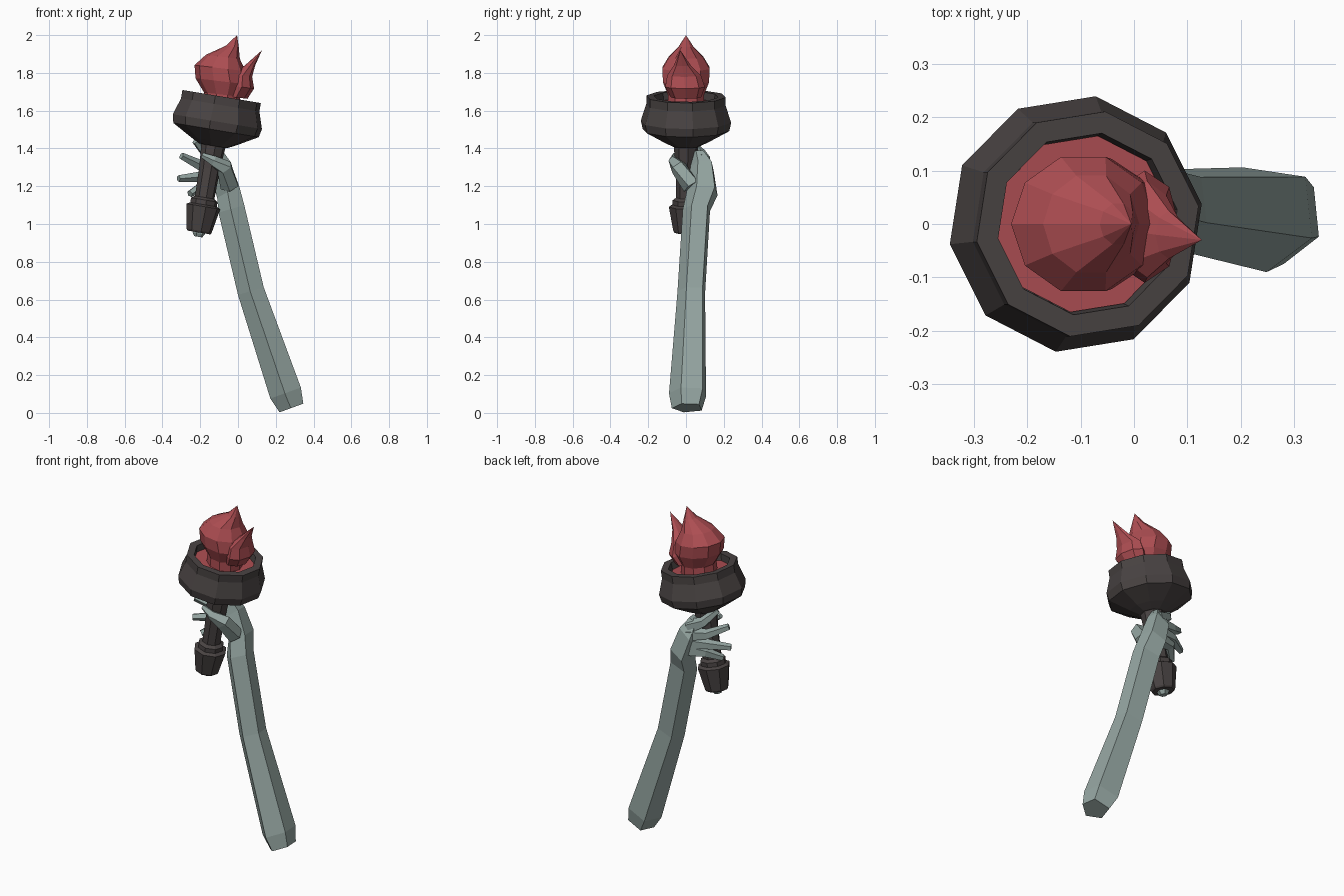
import bpy, bmesh, math
from mathutils import Vector, Matrix

if "Cube" in bpy.data.objects:
    bpy.data.objects.remove(bpy.data.objects["Cube"])


def mat(name, rgb):
    m = bpy.data.materials.new(name)
    m.diffuse_color = (*rgb, 1)
    m.use_nodes = True
    m.node_tree.nodes["Principled BSDF"].inputs["Base Color"].default_value = m.diffuse_color
    return m


STONE = mat("grey green", (0.30, 0.38, 0.36))
DARK = mat("dark brown grey", (0.066, 0.056, 0.055))
RED = mat("flame red", (0.42, 0.075, 0.085))


def loft(name, rings, material):
    """Skin a list of equal-length point rings and cap both ends."""
    bm = bmesh.new()
    vr = [[bm.verts.new(p) for p in r] for r in rings]
    n = len(rings[0])
    for a, b in zip(vr, vr[1:]):
        for i in range(n):
            j = (i + 1) % n
            bm.faces.new((a[i], a[j], b[j], b[i]))
    bm.faces.new(vr[0][::-1])
    bm.faces.new(vr[-1])
    bmesh.ops.remove_doubles(bm, verts=bm.verts, dist=0.0005)
    bmesh.ops.recalc_face_normals(bm, faces=bm.faces)
    me = bpy.data.meshes.new(name)
    bm.to_mesh(me)
    bm.free()
    me.materials.append(material)
    ob = bpy.data.objects.new(name, me)
    bpy.context.collection.objects.link(ob)
    return ob


# Torch axis leans to the right by about 9.5 degrees
TILT = Matrix.Translation((-0.208, 0, 0.95)) @ Matrix.Rotation(math.radians(9.5), 4, 'Y')


def turned(name, profile, material, n=10, start=9):
    """Revolve (height, radius) pairs round the torch axis."""
    rings = []
    for t, r in profile:
        rings.append([TILT @ Vector((r * math.cos(a), r * math.sin(a), t))
                      for a in (math.radians(start) + math.tau * i / n for i in range(n))])
    return loft(name, rings, material)


def flame(name, levels, n=10):
    """Stack ellipses given as (x, y, z, rx, ry)."""
    rings = []
    for x, y, z, rx, ry in levels:
        rings.append([(x + rx * math.cos(math.tau * i / n),
                       y + ry * math.sin(math.tau * i / n),
                       z - 0.12 * rx * math.cos(math.tau * i / n)) for i in range(n)])
    return loft(name, rings, RED)


def digit(name, pts, radii, n=5):
    """Tapered tube along a path."""
    pts = [Vector(p) for p in pts]
    rings = []
    for k, (p, r) in enumerate(zip(pts, radii)):
        d = pts[min(k + 1, len(pts) - 1)] - pts[max(k - 1, 0)]
        q = d.to_track_quat('Z', 'Y')
        rings.append([p + q @ Vector((r * math.cos(math.tau * i / n),
                                      r * math.sin(math.tau * i / n), 0)) for i in range(n)])
    return loft(name, rings, STONE)


# Torch: end nub, pommel, grip, bowl
turned("end_nub", [(-0.018, 0.022), (0.0, 0.033), (0.03, 0.033)], STONE, 6)
turned("pommel", [(0.005, 0.062), (0.015, 0.068), (0.145, 0.092), (0.155, 0.072),
                  (0.18, 0.072), (0.195, 0.05)], DARK, 8)
turned("grip", [(0.17, 0.052), (0.35, 0.056), (0.49, 0.067)], DARK, 8)
turned("bowl", [(0.47, 0.075), (0.495, 0.125), (0.555, 0.232), (0.60, 0.242),
                (0.69, 0.213), (0.735, 0.213), (0.735, 0.172), (0.66, 0.165)], DARK)

# Fire: ember bed, main flame, side tongue
turned("ember_bed", [(0.665, 0.16), (0.695, 0.167)], RED)
flame("main_flame", [(-0.09, 0, 1.61, .10, .10), (-0.085, 0, 1.685, .095, .10),
                     (-0.085, 0, 1.755, .14, .128), (-0.095, 0, 1.825, .135, .132),
                     (-0.08, 0, 1.885, .09, .095), (-0.03, 0, 1.94, .034, .04),
                     (-0.005, 0, 2.0, 0, 0)])
flame("side_tongue", [(-0.01, 0, 1.67, .06, .08), (0.02, -0.005, 1.725, .065, .105),
                      (0.025, -0.01, 1.785, .05, .09), (0.065, -0.02, 1.84, .025, .045),
                      (0.127, -0.03, 1.92, 0, 0)], 8)

# Arm and palm: five-sided sections (x, y, z, half width, half depth, slope)
SECTION = [(.85, .82), (1, -.35), (-.05, -1), (-1, -.2), (-.6, 1)]
rings = []
for x, y, z, w, d, deg in [(.283, .004, .026, .067, .079, 20), (.252, .008, .105, .086, .098, 20),
                           (.068, .028, .645, .071, .073, 17), (-.035, .055, 1.08, .071, .072, 16),
                           (-.052, .085, 1.17, .066, .082, 28), (-.095, .085, 1.30, .062, .062, 35),
                           (-.115, .065, 1.375, .035, .035, 25)]:
    s, c = math.sin(math.radians(deg)), math.cos(math.radians(deg))
    rings.append([(x + u * w * c, y + v * d, z + u * w * s) for u, v in SECTION])
loft("arm", rings, STONE)

# Thumb across the front of the grip
digit("thumb", [(-.045, .03, 1.20), (-.07, -.04, 1.30), (-.13, -.065, 1.335), (-.19, -.06, 1.365)],
      [.05, .045, .028, .014])

# Fingers fanning round the back of the grip to the left
FINGERS = [((-.09, .09, 1.33), (-.17, .075, 1.375), (-.225, .02, 1.44)),
           ((-.09, .10, 1.29), (-.20, .08, 1.31), (-.30, .02, 1.36)),
           ((-.08, .10, 1.24), (-.20, .08, 1.25), (-.315, .02, 1.24)),
           ((-.07, .10, 1.20), (-.19, .08, 1.20), (-.255, .015, 1.16))]
for i, path in enumerate(FINGERS):
    digit(f"finger_{i + 1}", path, [.045, .03, .019])
